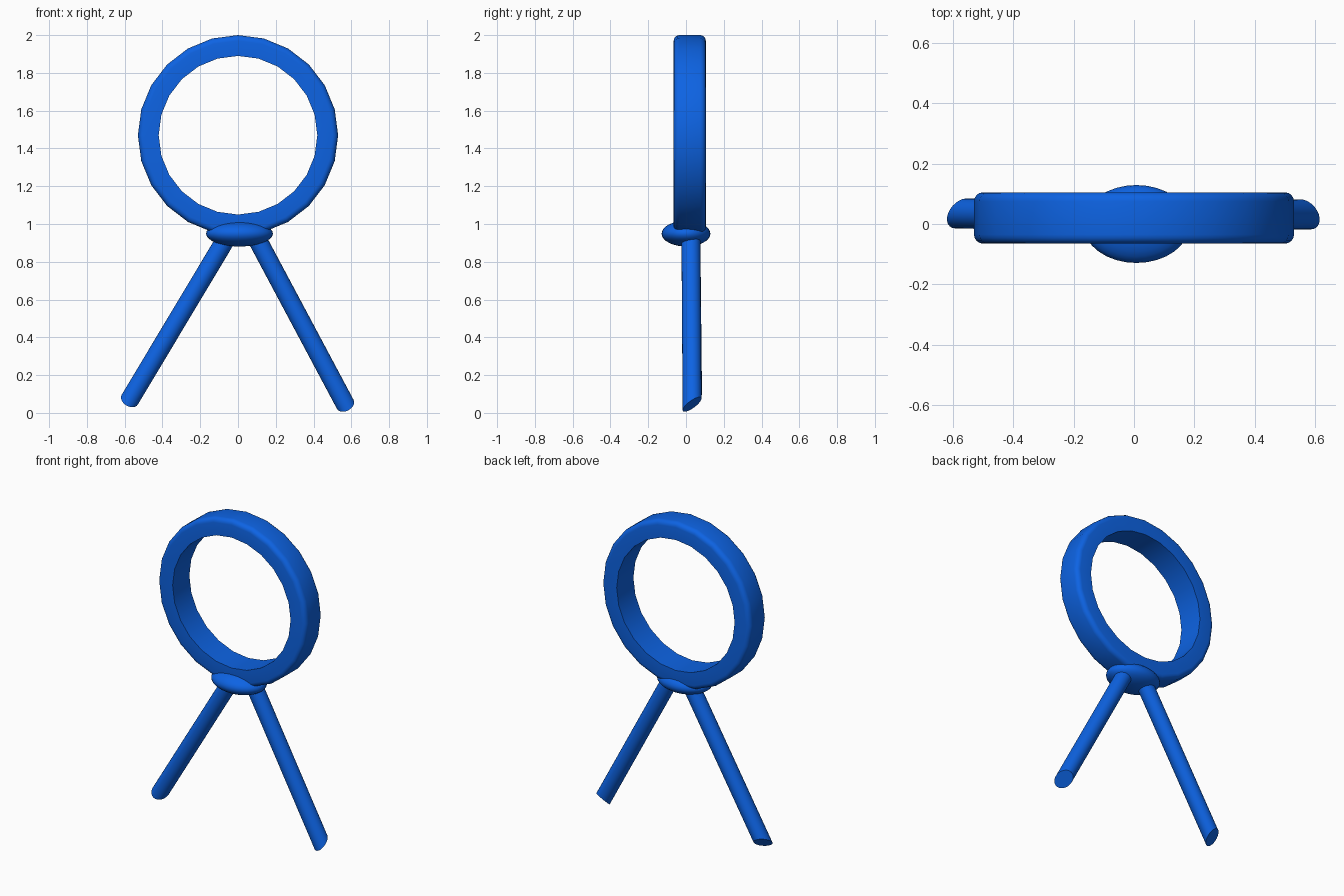
import bpy, bmesh, math
from mathutils import Vector

if "Cube" in bpy.data.objects:
    bpy.data.objects.remove(bpy.data.objects["Cube"])

blue = bpy.data.materials.new("blue")
blue.diffuse_color = (0.004, 0.125, 0.77, 1)
blue.use_nodes = True
blue.node_tree.nodes["Principled BSDF"].inputs["Base Color"].default_value = blue.diffuse_color


def finish(name, bm, angle=40):
    bmesh.ops.recalc_face_normals(bm, faces=bm.faces)
    mesh = bpy.data.meshes.new(name)
    bm.to_mesh(mesh)
    bm.free()
    ob = bpy.data.objects.new(name, mesh)
    bpy.context.collection.objects.link(ob)
    mesh.materials.append(blue)
    bpy.ops.object.select_all(action='DESELECT')
    bpy.context.view_layer.objects.active = ob
    ob.select_set(True)
    bpy.ops.object.shade_smooth_by_angle(angle=math.radians(angle))
    return ob


# Ring: flat band section with softened outer corners, swept around y
def ring(centre, inner, outer, half_width, soft, segments):
    section = [(inner, -half_width), (inner, half_width)]
    for sign in (1, -1):
        arc = [(outer - soft + soft * math.cos(a), sign * (half_width - soft + soft * math.sin(a)))
               for a in (math.pi / 2 * k / 4 for k in range(5))]
        section += arc[::-1] if sign > 0 else arc
    bm = bmesh.new()
    loops = []
    for i in range(segments):
        t = 2 * math.pi * i / segments
        loops.append([bm.verts.new(Vector((r * math.sin(t), y, r * math.cos(t))) + centre)
                      for r, y in section])
    n = len(section)
    for i in range(segments):
        a, b = loops[i], loops[(i + 1) % segments]
        for j in range(n):
            k = (j + 1) % n
            bm.faces.new((a[j], a[k], b[k], b[j]))
    finish("ring", bm)


ring(Vector((0, 0.02, 1.47)), 0.42, 0.53, 0.085, 0.03, 24)

# Flattened ball joining the ring and the legs
bm = bmesh.new()
bmesh.ops.create_uvsphere(bm, u_segments=32, v_segments=16, radius=1)
for v in bm.verts:
    v.co = Vector((v.co.x * 0.177 + 0.008, v.co.y * 0.129, v.co.z * 0.068 + 0.949))
finish("hub", bm)


# Round leg whose foot is cut at a slant, longest at the front
def leg(name, top, foot, radius=0.05, slant=0.7, sides=24):
    top, foot = Vector(top), Vector(foot)
    axis = (foot - top).normalized()
    front = Vector((0, -1, 0))
    front = (front - axis * front.dot(axis)).normalized()
    side = axis.cross(front)
    bm = bmesh.new()
    upper, lower = [], []
    for i in range(sides):
        t = 2 * math.pi * i / sides
        offset = radius * (math.cos(t) * front + math.sin(t) * side)
        upper.append(bm.verts.new(top + offset))
        lower.append(bm.verts.new(foot + offset + axis * slant * radius * math.cos(t)))
    for i in range(sides):
        j = (i + 1) % sides
        bm.faces.new((upper[i], upper[j], lower[j], lower[i]))
    bm.faces.new(upper)
    bm.faces.new(lower)
    finish(name, bm)


leg("left_leg", (-0.067, 0.026, 0.915), (-0.573, 0.035, 0.07))
leg("right_leg", (0.104, 0.026, 0.915), (0.568, 0.032, 0.045))
